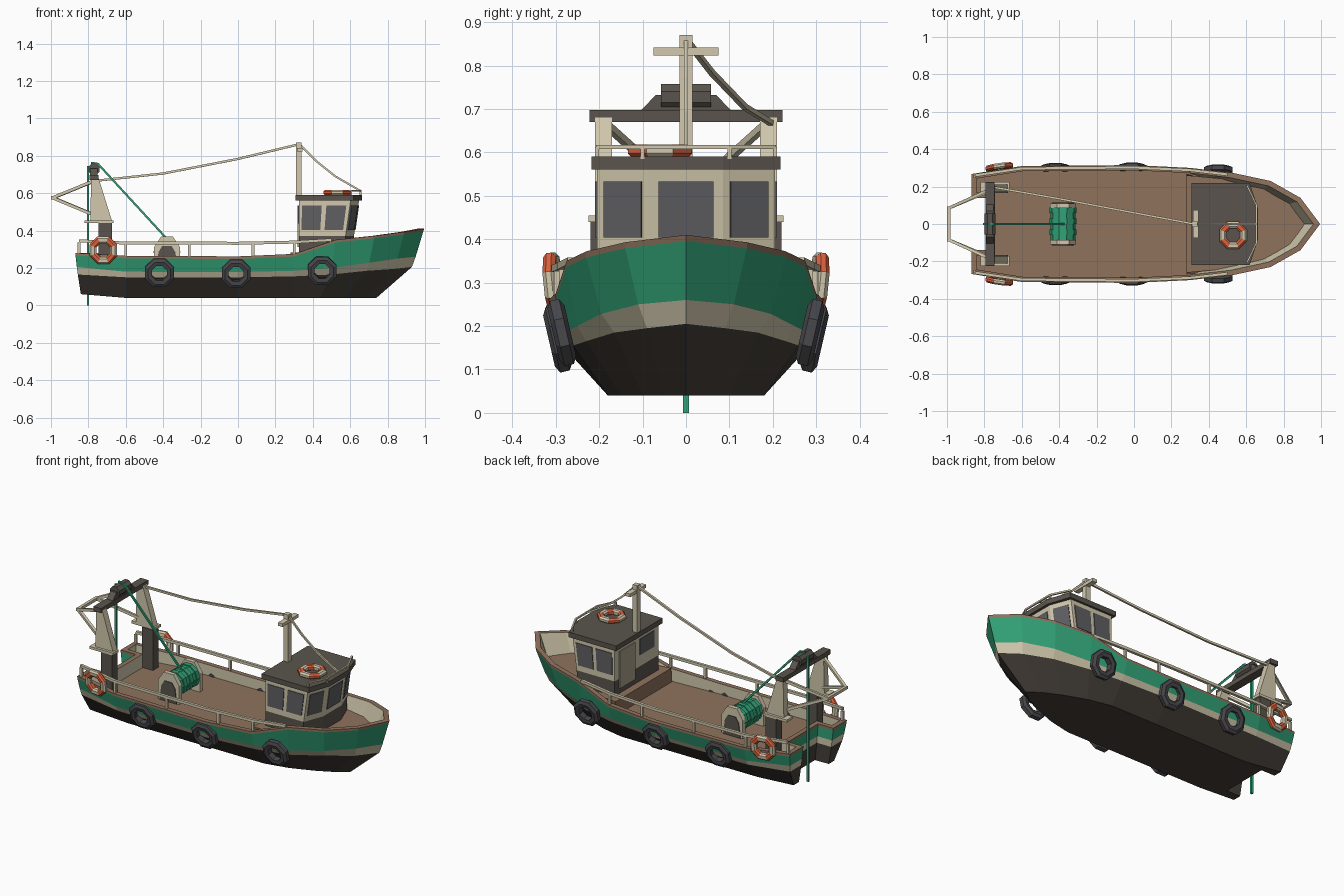
import bpy, bmesh, math
from mathutils import Vector, Matrix

if "Cube" in bpy.data.objects:
    bpy.data.objects.remove(bpy.data.objects["Cube"])

def mat(name, hexa):
    m = bpy.data.materials.new(name)
    rgb = [int(hexa[i:i + 2], 16) / 255 for i in (0, 2, 4)]
    m.diffuse_color = [c / 12.92 if c < .04 else ((c + .055) / 1.055) ** 2.4 for c in rgb] + [1]
    m.use_nodes = True
    m.node_tree.nodes["Principled BSDF"].inputs["Base Color"].default_value = m.diffuse_color
    return m

GREEN, BLACK, CREAM = mat("green", "32A277"), mat("black", "443E38"), mat("cream", "D2C9AD")
BROWN, DARK, GLASS = mat("brown", "8F725C"), mat("dark", "5A544D"), mat("glass", "606064")
RUBBER, ORANGE, DOOR = mat("rubber", "48484C"), mat("orange", "DB623E"), mat("door", "A9A28C")

def mesh(name, verts, faces, mats, idx=None):
    me = bpy.data.meshes.new(name)
    me.from_pydata([tuple(v) for v in verts], [], faces)
    for m in mats:
        me.materials.append(m)
    if idx:
        me.polygons.foreach_set("material_index", idx)
    bm = bmesh.new()
    bm.from_mesh(me)
    bmesh.ops.recalc_face_normals(bm, faces=bm.faces)
    bm.to_mesh(me)
    bm.free()
    ob = bpy.data.objects.new(name, me)
    bpy.context.collection.objects.link(ob)
    return ob

def loft(name, rows, mats, idx=None):
    """Closed loops of equal length, joined in order and capped at both ends."""
    n = len(rows[0])
    faces, mi = [], []
    for r in range(len(rows) - 1):
        for i in range(n):
            j = (i + 1) % n
            faces.append((r * n + i, r * n + j, (r + 1) * n + j, (r + 1) * n + i))
            mi.append(idx[r] if idx else 0)
    faces += [tuple(range(n)), tuple(range((len(rows) - 1) * n, len(rows) * n))]
    mi += [idx[-2], idx[-1]] if idx else [0, 0]
    return mesh(name, [v for r in rows for v in r], faces, mats, mi)

def box(name, x0, x1, y0, y1, z0, z1, m):
    return loft(name, [[(x0, y0, z), (x1, y0, z), (x1, y1, z), (x0, y1, z)] for z in (z0, z1)], [m])

def path(name, pts, w, m):
    """Square bar swept along points."""
    pts = [Vector(p) for p in pts]
    rows = []
    for i, p in enumerate(pts):
        d = (pts[min(i + 1, len(pts) - 1)] - pts[max(i - 1, 0)]).normalized()
        up = Vector((1, 0, 0)) if abs(d.z) > .9 else Vector((0, 0, 1))
        a = d.cross(up).normalized() * w / 2
        b = a.cross(d).normalized() * w / 2
        rows.append([p + a + b, p - a + b, p - a - b, p + a - b])
    return loft(name, rows, [m])

def side_prism(name, poly, y0, y1, m):
    return loft(name, [[(x, y, z) for x, z in poly] for y in (y0, y1)], [m])

def ring(name, loc, rot, prof, mats, segs=8):
    """Faceted ring about local z, colours alternating by segment."""
    M = Matrix.Translation(loc) @ rot
    n, v, f, mi = len(prof), [], [], []
    for s in range(segs):
        a = 2 * math.pi * (s + .5) / segs
        v += [M @ Vector((r * math.cos(a), r * math.sin(a), h)) for r, h in prof]
        for i in range(n):
            j, t = (i + 1) % n, (s + 1) % segs
            f.append((s * n + i, s * n + j, t * n + j, t * n + i))
            mi.append(s % len(mats))
    return mesh(name, v, f, mats, mi)

# Hull: x, then half width and height of rim, stripe top, stripe bottom, bottom edge
half = [(.995, 0, .41, 0, .26, 0, .205, 0, .04),
        (.89, .14, .393, .11, .25, .09, .195, .05, .04),
        (.73, .23, .372, .195, .228, .165, .185, .10, .04),
        (.52, .275, .35, .25, .20, .23, .165, .15, .04),
        (.30, .30, .275, .28, .185, .26, .155, .18, .04),
        (0, .315, .262, .295, .178, .28, .15, .18, .04),
        (-.6, .31, .265, .29, .18, .275, .15, .18, .04),
        (-.87, .267, .28, .255, .205, .245, .165, .19, .06),
        (-.87, .14, .28, .14, .205, .14, .165, .14, .06),
        (-.77, .14, .28, .14, .205, .14, .165, .14, .06)]
cols = half + [tuple(-c if i in (1, 3, 5, 7) else c for i, c in enumerate(s)) for s in half[:0:-1]]

def rake(x, fore, aft):
    return .3 + (x - .3) * fore if x > .3 else -.6 + (x + .6) * aft if x < -.6 else x

def row(k, fore, aft):
    return [Vector((rake(s[0], fore, aft), s[k], s[k + 1])) for s in cols]

rim = row(1, 1, 1)
strip = [p - Vector((0, 0, .014)) for p in row(1, .994, .995)]
inner = []
for i, p in enumerate(rim):
    d0 = (p - rim[i - 1]).to_2d().normalized()
    d1 = (rim[(i + 1) % len(rim)] - p).to_2d().normalized()
    n0, n1 = Vector((-d0.y, d0.x)), Vector((-d1.y, d1.x))
    o = (n0 + n1) * .028 / (1 + n0.dot(n1))
    inner.append(Vector((p.x + o.x, p.y + o.y, p.z)))

def sunk(p, z):
    return Vector((rake(p.x, .88, 1), p.y * (.85 if p.x > .32 else 1), z))

loft("hull", [row(7, .633, .89), row(5, .906, .95), row(3, .935, .97), strip, rim, inner,
              [sunk(p, .2) for p in inner]],
     [BLACK, CREAM, GREEN, BROWN], [0, 1, 2, 3, 3, 1, 0, 3])

# Raised foredeck
fore = [Vector((.28, -.268, 0))] + [p for p in inner[-4:] if p.x > .3] + \
       [p for p in inner[:5] if p.x > .3] + [Vector((.28, .268, 0))]
loft("foredeck", [[sunk(p, .19) for p in fore],
                  [Vector((p.x if p.x < .3 else p.x * .97, p.y * .97, .283)) for p in fore]], [BROWN])

# Wheelhouse: base, walls, roof
def plan(z, s, y=.205, f=0):
    pts = [(.325, -y), (.60 + s, -y), (.645 + s, -.085), (.645 + s, .085), (.60 + s, y), (.325, y)]
    return [Vector((px + (f if px > .4 else -f), py, z)) for px, py in pts]

loft("cabin_base", [plan(.26, -.03), plan(.37, -.025)], [DARK])
low, top = plan(.37, -.025), plan(.56, .002)
loft("cabin_walls", [low, top], [CREAM])
loft("cabin_roof", [plan(.56, 0, .218, .018), plan(.59, 0, .218, .018)], [DARK])

def panel(name, wall, u0, u1, v0, v1, m, t=.004):
    a, b = low[wall], low[(wall + 1) % 6]
    c, d = top[wall], top[(wall + 1) % 6]
    n = (b - a).cross(c - a).normalized()
    q = [a.lerp(b, u).lerp(c.lerp(d, u), v) for u, v in ((u0, v0), (u1, v0), (u1, v1), (u0, v1))]
    loft(name, [[p - n * .004 for p in q], [p + n * t for p in q]], [m])

for w in (0, 4):
    panel("side_window", w, *((.06, .45) if w == 0 else (.55, .94)), .18, .86, GLASS)
    panel("side_window", w, *((.54, .93) if w == 0 else (.07, .46)), .18, .86, GLASS)
for w, u in ((1, .14), (2, .13), (3, .14)):
    panel("front_window", w, u, 1 - u, .18, .86, GLASS)
panel("cabin_door", 5, .10, .45, -.3, .86, DOOR, .006)
panel("rear_window", 5, .57, .9, .36, .86, GLASS)

# Roof rail
rail = [(.605, -.205), (.655, -.1), (.655, .1), (.605, .205)]
path("roof_rail", [(x, y, .612) for x, y in rail], .009, CREAM)
for x, y in rail:
    path("roof_rail_post", [(x, y, .585), (x, y, .612)], .009, CREAM)

# Mast and stays
box("mast", .31, .34, -.015, .015, .58, .87, CREAM)
box("mast_crossbar", .315, .345, -.075, .075, .823, .842, CREAM)
path("aft_stay", [(.32, 0, .86), (0, .06, .783), (-.4, .135, .705), (-.77, .2, .665)], .012, CREAM)
path("fore_stay", [(.33, 0, .86), (.42, 0, .77), (.52, 0, .69), (.655, 0, .612)], .01, CREAM)

# Stern gantry, mirrored parts
for s in (-1, 1):
    box("gantry_post", -.745, -.675, s * .165, s * .22, .19, .44, DARK)
    box("gantry_plate", -.82, -.665, s * .17, s * .225, .44, .455, CREAM)
    side_prism("gantry_leg", [(-.79, .455), (-.675, .455), (-.745, .68), (-.785, .68)],
               s * .17, s * .21, CREAM)
    path("gantry_strut_top", [(-.99, s * .085, .575), (-.77, s * .185, .665)], .016, CREAM)
    path("gantry_strut_low", [(-.99, s * .085, .575), (-.75, s * .185, .475)], .016, CREAM)
path("gantry_rear_bar", [(-.99, -.093, .575), (-.99, .093, .575)], .017, CREAM)
box("gantry_beam", -.795, -.745, -.222, .222, .67, .697, DARK)
loft("pulley_mount", [[(x, s * y, z) for x, s in ((-.79, -1), (-.75, -1), (-.75, 1), (-.79, 1))]
                      for y, z in ((.105, .695), (.07, .732))], [DARK])
octagon = [(math.cos(math.pi * (i + .5) / 4), math.sin(math.pi * (i + .5) / 4)) for i in range(8)]
side_prism("pulley", [(-.77 + .033 * c, .727 + .033 * d) for c, d in octagon], -.057, .057, DARK)

# Net drum with line over the pulley
deca = [(math.cos(math.pi * i / 5), math.sin(math.pi * i / 5)) for i in range(10)]
for i in range(6):
    r = .072 if i % 2 else .066
    side_prism("net_drum", [(-.38 + r * c, .285 + r * d) for c, d in deca],
               -.087 + i * .029, -.058 + i * .029, GREEN)
for s in (-1, 1):
    side_prism("drum_cheek", [(-.45, .2), (-.45, .31), (-.412, .367), (-.348, .367), (-.31, .31), (-.31, .2)],
               s * .085, s * .11, CREAM)
    side_prism("drum_cheek_panel", [(-.437, .2), (-.425, .285), (-.405, .318), (-.355, .318), (-.335, .285), (-.323, .2)],
               s * .1, s * .114, DARK)
path("net_line", [(-.375, 0, .35), (-.75, 0, .758), (-.785, 0, .762)], .011, GREEN)
path("hanging_line", [(-.802, 0, 0), (-.802, 0, .745)], .013, GREEN)

# Side rails, tyre fenders and lifebuoys on both sides
tyre = [(.043, -.017), (.065, -.02), (.083, -.011), (.083, .011), (.065, .02), (.043, .017)]
buoy = [(.04, -.008), (.05, -.015), (.07, -.015), (.08, -.006), (.08, .006), (.07, .015), (.05, .015), (.04, .008)]
for s in (-1, 1):
    path("side_rail", [(-.85, s * .26, .345), (-.6, s * .297, .333), (0, s * .302, .332),
                       (.3, s * .288, .338), (.5, s * .265, .35)], .016, CREAM)
    for x, y in ((-.85, .255), (-.6, .296), (-.26, .299), (.08, .297), (.3, .286)):
        path("rail_post", [(x, s * y, .255), (x, s * y, .335)], .014, CREAM)
    tilt = Matrix.Rotation(s * math.radians(-90 - 13), 4, 'X')
    for x, y, z in ((-.42, .294, .175), (-.01, .296, .17), (.45, .286, .185)):
        ring("tyre_fender", (x, s * y, z), tilt, tyre, [RUBBER])
    yaw = Matrix.Rotation(s * math.radians(8), 4, 'Z')
    ring("side_lifebuoy", (-.72, s * .304, .295), yaw @ Matrix.Rotation(s * math.radians(-96), 4, 'X'),
         buoy, [ORANGE, CREAM])
ring("roof_lifebuoy", (.53, -.06, .603), Matrix(), buoy, [ORANGE, CREAM])
